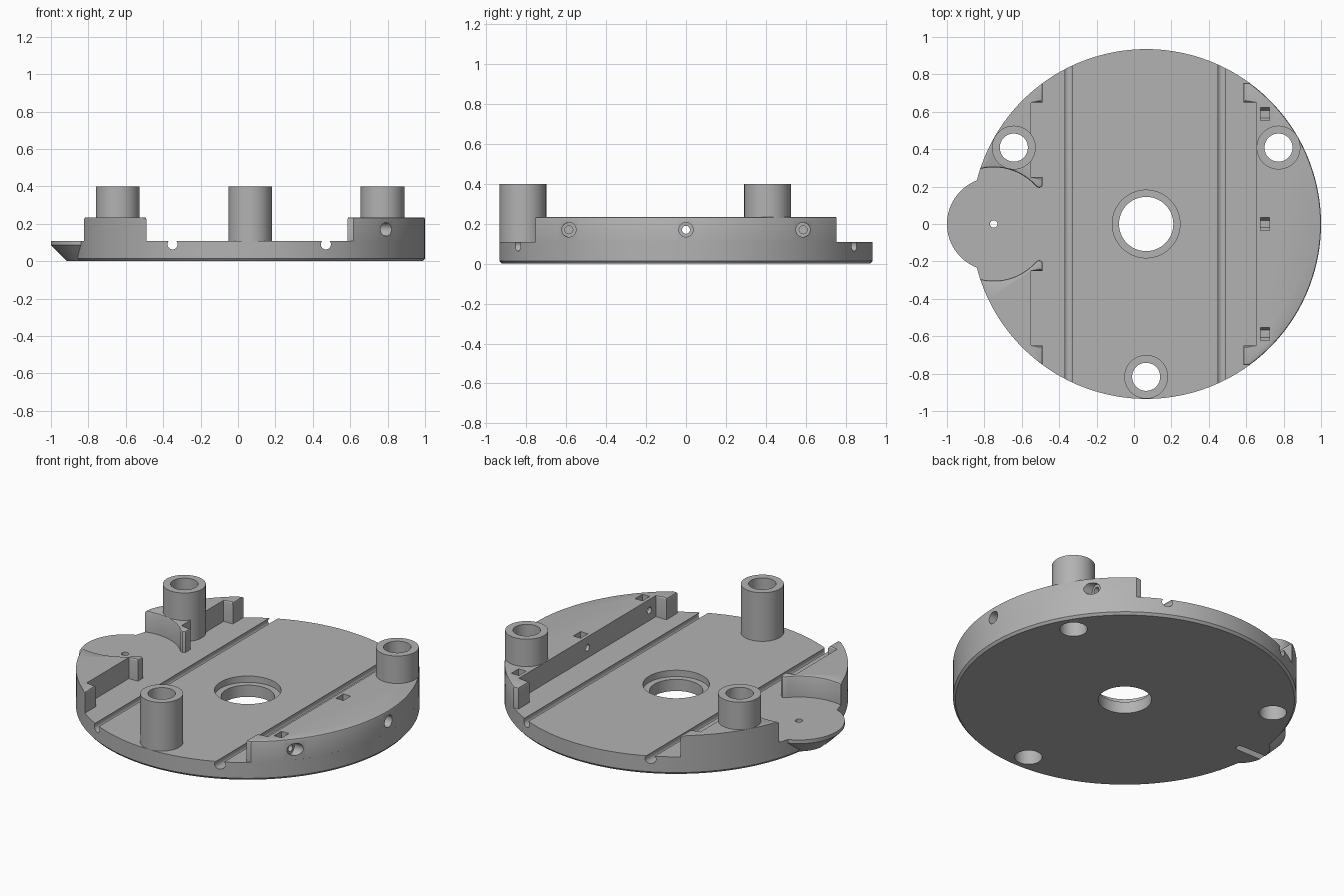
import bpy, bmesh
from math import pi, sin, cos, atan2, sqrt, radians
from mathutils import Matrix, Vector

old = bpy.data.objects.get("Cube")
if old:
    bpy.data.objects.remove(old)

CX, R = 0.065, 0.935            # disc centre and radius
FLOOR, RIM, TOP = 0.108, 0.235, 0.40
TX, CUT_R = -0.75, 0.303        # tongue centre, recess radius
HOLE_Z = 0.17

grey = bpy.data.materials.new("plain_grey")
grey.use_nodes = True
colour = (0.45, 0.45, 0.45, 1)
grey.diffuse_color = colour
grey.node_tree.nodes["Principled BSDF"].inputs["Base Color"].default_value = colour


def add(name, bm):
    bmesh.ops.recalc_face_normals(bm, faces=bm.faces)
    mesh = bpy.data.meshes.new(name)
    bm.to_mesh(mesh)
    bm.free()
    mesh.materials.append(grey)
    obj = bpy.data.objects.new(name, mesh)
    bpy.context.collection.objects.link(obj)
    return obj


def lathe(name, x, y, profile, segs=128):
    """Solid of stacked rings; profile is (radius, z) from bottom to top."""
    bm = bmesh.new()
    rings = [[bm.verts.new((x + r * cos(2 * pi * i / segs), y + r * sin(2 * pi * i / segs), z))
              for i in range(segs)] for r, z in profile]
    bm.faces.new(rings[0])
    bm.faces.new(rings[-1])
    for a, b in zip(rings, rings[1:]):
        for i in range(segs):
            j = (i + 1) % segs
            bm.faces.new((a[i], a[j], b[j], b[i]))
    return add(name, bm)


def rod(name, centre, r, length, axis, segs=32):
    bm = bmesh.new()
    turn = {"X": Matrix.Rotation(pi / 2, 4, "Y"), "Y": Matrix.Rotation(pi / 2, 4, "X"),
            "Z": Matrix()}[axis]
    bmesh.ops.create_cone(bm, cap_ends=True, segments=segs, radius1=r, radius2=r,
                          depth=length, matrix=Matrix.Translation(centre) @ turn)
    return add(name, bm)


def box(name, lo, hi):
    bm = bmesh.new()
    bmesh.ops.create_cube(bm, size=1)
    for v in bm.verts:
        v.co = Vector([(h if c > 0 else l) for c, l, h in zip(v.co, lo, hi)])
    return add(name, bm)


def arc(cx, cy, r, a, b, n):
    return [(cx + r * cos(a + (b - a) * i / n), cy + r * sin(a + (b - a) * i / n))
            for i in range(n + 1)]


def wall(name, outline, plain_x):
    """Raised wall with softened top edges, except along the straight inner face."""
    bm = bmesh.new()
    face = bm.faces.new([bm.verts.new((x, y, FLOOR - 0.004)) for x, y in outline])
    out = bmesh.ops.extrude_face_region(bm, geom=[face])
    for v in out["geom"]:
        if isinstance(v, bmesh.types.BMVert):
            v.co.z = RIM
    edges = [e for e in bm.edges if all(v.co.z > RIM - 0.001 for v in e.verts)
             and not all(abs(v.co.x - plain_x) < 0.001 for v in e.verts)]
    bmesh.ops.bevel(bm, geom=edges, offset=0.01, segments=2, profile=0.5, affect="EDGES")
    return add(name, bm)


def carve(obj, cutters):
    for c in cutters:
        mod = obj.modifiers.new("cut", "BOOLEAN")
        mod.operation, mod.solver, mod.object = "DIFFERENCE", "EXACT", c
    graph = bpy.context.evaluated_depsgraph_get()
    mesh = bpy.data.meshes.new_from_object(obj.evaluated_get(graph))
    obj.modifiers.clear()
    obj.data = mesh


# Round base with chamfered underside, and the tongue with a tapered underside
base = lathe("base_disc", CX, 0, [(R - 0.012, 0), (R, 0.014), (R, FLOOR)], 160)
tongue = lathe("tongue", TX, 0, [(0.165, 0), (0.25, 0.086), (0.25, FLOOR)], 96)

# Left side wall with end returns
end_y = 0.755
a = atan2(end_y, sqrt(R * R - end_y * end_y))
left_wall = wall("left_wall", arc(CX, 0, R, -a, a, 40) + [
    (0.585, end_y), (0.585, 0.65), (0.655, 0.65),
    (0.655, -0.65), (0.585, -0.65), (0.585, -end_y)], 0.655)

# Pair of right side walls, scooped around the tongue
d = CX - TX                      # intersection of rim and recess circles
ix = (R * R - CUT_R ** 2 + d * d) / (2 * d)
iy = sqrt(R * R - ix * ix)
x_end = -0.49
a0 = atan2(sqrt(R * R - (x_end - CX) ** 2), x_end - CX)
half = (arc(CX, 0, R, a0, atan2(iy, -ix), 20)
        + arc(TX, 0, CUT_R, atan2(iy, d - ix), radians(41), 24)[1:]
        + [(-0.505, 0.193), (x_end, 0.203), (x_end, 0.25),
           (-0.55, 0.25), (-0.55, 0.65), (x_end, 0.65)])
right_walls = [wall("right_wall_back", half, -0.55),
               wall("right_wall_front", [(x, -y) for x, y in half], -0.55)]

# Three hollow posts
spots = [(CX + 0.817 * cos(radians(t)), 0.817 * sin(radians(t))) for t in (30, 150, 270)]
posts = [lathe("post", x, y, [(0.117, FLOOR - 0.006), (0.117, TOP)], 64) for x, y in spots]

# Cutters: post bores, centre hole, long grooves, tongue pin hole and slot
bores = [rod("bore", (x, y, 0.2), 0.075, 1, "Z", 64) for x, y in spots]
centre = [rod("centre_hole", (CX, 0, 0), 0.145, 1, "Z", 96),
          rod("counterbore", (CX, 0, 0.57), 0.181, 1, "Z", 96)]
grooves = [rod("groove", (x, 0, 0.09), 0.027, 2.4, "Y") for x in (-0.35, 0.47)]
pin = [rod("pin_hole", (TX, 0, 0), 0.02, 1, "Z"),
       box("slot", (-1.1, -0.022, -0.1), (TX, 0.022, 0.045))]

# Cutters: screw holes with counterbores and nut pockets
screws = []
for y in (-0.587, 0, 0.587):
    screws += [rod("screw_hole", (0.85, y, HOLE_Z), 0.02, 0.6, "X"),
               rod("screw_head", (0.96, y, HOLE_Z), 0.036, 0.4, "X"),
               rod("nut_pocket", (0.70, y, HOLE_Z), 0.04, 0.05, "X", 6),
               box("nut_slot", (0.675, y - 0.0346, HOLE_Z), (0.725, y + 0.0346, 0.3))]

carve(base, bores + centre + grooves + pin)
carve(tongue, pin)
carve(left_wall, bores[:1] + screws)
for w in right_walls:
    carve(w, bores[1:2])
for p, b in zip(posts, bores):
    carve(p, [b])
for c in bores + centre + grooves + pin + screws:
    bpy.data.objects.remove(c)

# Smooth shading with sharp edges kept
bpy.ops.object.select_all(action="DESELECT")
parts = [base, tongue, left_wall] + right_walls + posts
for o in parts:
    o.select_set(True)
bpy.context.view_layer.objects.active = base
bpy.ops.object.shade_smooth_by_angle(angle=radians(30))
